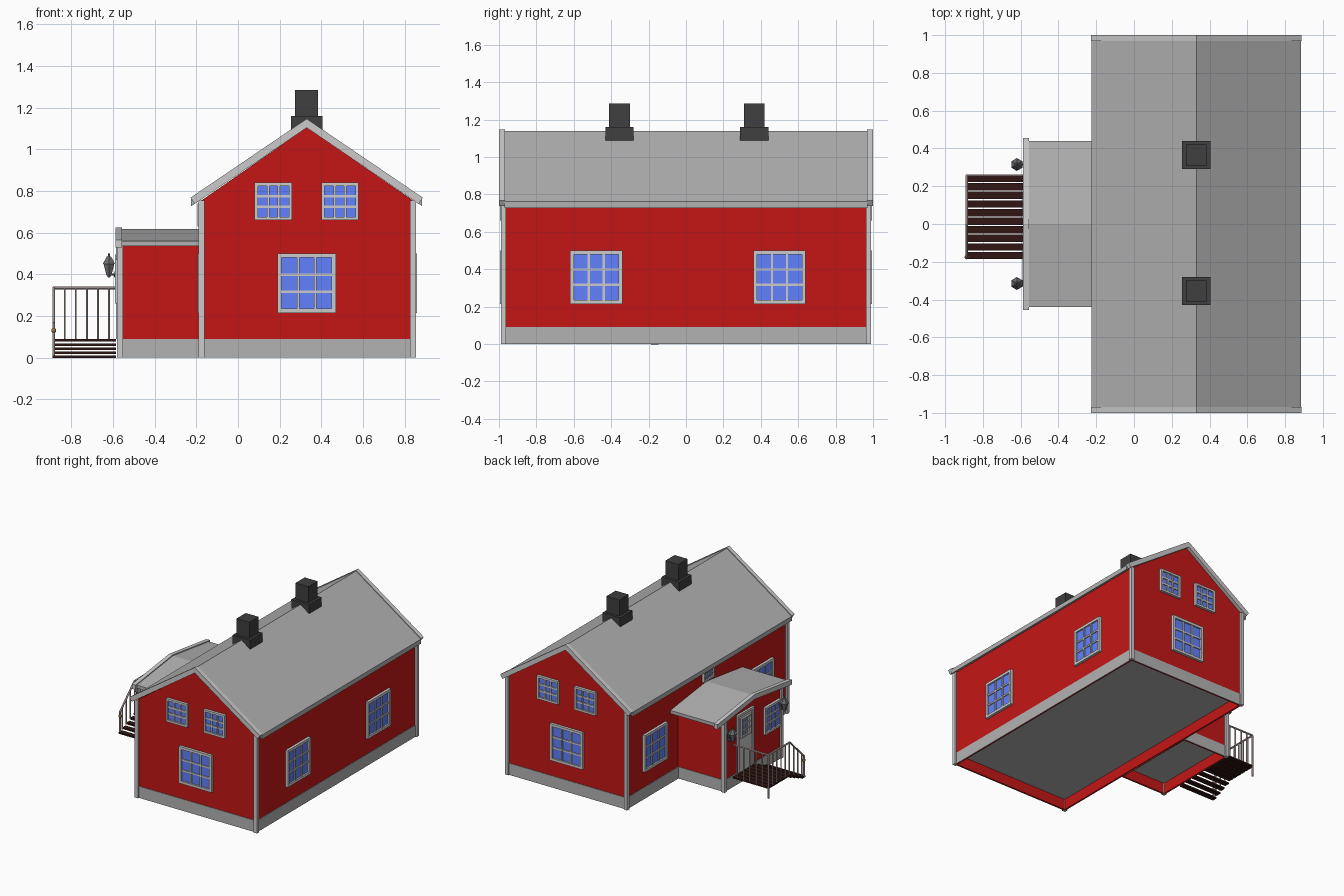
import bpy, bmesh, math
from mathutils import Matrix, Vector

if "Cube" in bpy.data.objects:
    bpy.data.objects.remove(bpy.data.objects["Cube"])


def material(name, rgb):
    m = bpy.data.materials.new(name)
    m.diffuse_color = (*rgb, 1)
    m.use_nodes = True
    m.node_tree.nodes["Principled BSDF"].inputs["Base Color"].default_value = m.diffuse_color
    return m


RED = material("red_paint", (0.56, 0.008, 0.008))
BLUE = material("window_blue", (0.12, 0.22, 1.0))
TRIM = material("trim_grey", (0.75, 0.75, 0.75))
GREY = material("roof_grey", (0.45, 0.45, 0.45))
DARK = material("chimney_dark", (0.05, 0.05, 0.05))
WOOD = material("dark_wood", (0.03, 0.008, 0.006))
RAIL = material("rail_paint", (0.6, 0.48, 0.46))
BRASS = material("brass", (0.35, 0.2, 0.06))
IRON = material("iron", (0.15, 0.15, 0.16))


def finish(name, bm, mat):
    bmesh.ops.recalc_face_normals(bm, faces=bm.faces)
    me = bpy.data.meshes.new(name)
    bm.to_mesh(me)
    bm.free()
    me.materials.append(mat)
    ob = bpy.data.objects.new(name, me)
    bpy.context.collection.objects.link(ob)
    return ob


def boxes(name, items, mat, M=Matrix()):
    """items: (x0, x1, y0, y1, z0, z1)"""
    bm = bmesh.new()
    for x0, x1, y0, y1, z0, z1 in items:
        T = Matrix.Translation(((x0 + x1) / 2, (y0 + y1) / 2, (z0 + z1) / 2))
        S = Matrix.Diagonal((x1 - x0, y1 - y0, z1 - z0, 1))
        bmesh.ops.create_cube(bm, size=1, matrix=M @ T @ S)
    return finish(name, bm, mat)


def prism(name, profile, axis, a, b, mat):
    """Extrude a 2D profile (horizontal, z) along x or y."""
    bm = bmesh.new()
    put = (lambda p, t: (t, p[0], p[1])) if axis == "x" else (lambda p, t: (p[0], t, p[1]))
    face = bm.faces.new([bm.verts.new(put(p, a)) for p in profile])
    ext = bmesh.ops.extrude_face_region(bm, geom=[face])
    move = Vector((b - a, 0, 0)) if axis == "x" else Vector((0, b - a, 0))
    bmesh.ops.translate(bm, vec=move, verts=[v for v in ext["geom"] if isinstance(v, bmesh.types.BMVert)])
    return finish(name, bm, mat)


def cones(name, items, mat, seg=6):
    """items: (start, end, r_start, r_end)"""
    bm = bmesh.new()
    for p, q, r0, r1 in items:
        p, q = Vector(p), Vector(q)
        d = q - p
        M = Matrix.Translation((p + q) / 2) @ d.to_track_quat("Z", "Y").to_matrix().to_4x4()
        bmesh.ops.create_cone(bm, cap_ends=True, segments=seg, radius1=r0, radius2=r1,
                              depth=d.length, matrix=M)
    return finish(name, bm, mat)


def ring(x0, x1, y0, y1, z0, z1, t):
    return [(x0, x1, y0, y0 + t, z0, z1), (x0, x1, y1 - t, y1, z0, z1),
            (x0, x0 + t, y0, y1, z0, z1), (x1 - t, x1, y0, y1, z0, z1)]


def chevron(c, half, apex, drop, t):
    return [(c - half, apex - drop), (c, apex), (c + half, apex - drop),
            (c + half, apex - drop - t), (c, apex - t), (c - half, apex - drop - t)]


def window(name, cx, cy, cz, w, h, angle, nx=3, nz=3, f=0.02, bar=0.012):
    M = Matrix.Translation((cx, cy, cz)) @ Matrix.Rotation(math.radians(angle), 4, "Z")
    w2, h2, d = w / 2, h / 2, 0.02
    fr = [(-w2, w2, -d, 0, h2 - f, h2), (-w2, w2, -d, 0, -h2, f - h2),
          (-w2, f - w2, -d, 0, f - h2, h2 - f), (w2 - f, w2, -d, 0, f - h2, h2 - f)]
    for i in range(1, nx):
        x = f - w2 + (w - 2 * f) * i / nx
        fr.append((x - bar / 2, x + bar / 2, -d * 0.8, 0, f - h2, h2 - f))
    for i in range(1, nz):
        z = f - h2 + (h - 2 * f) * i / nz
        fr.append((f - w2, w2 - f, -d * 0.75, 0, z - bar / 2, z + bar / 2))
    boxes(name + "_frame", fr, TRIM, M)
    boxes(name + "_glass", [(f - w2, w2 - f, -0.008, 0, f - h2, h2 - f)], BLUE, M)


# Main house: walls, hollow skirt, plinth, floor
X0, X1, Y, XC = -0.175, 0.84, 0.975, 0.33
prism("house_walls", [(X0, 0.09), (X1, 0.09), (X1, 0.755), (XC, 1.105), (X0, 0.755)], "y", -Y, Y, RED)
boxes("house_skirt", ring(X0, X1, -Y, Y, 0, 0.09, 0.01), RED)
boxes("house_plinth", ring(X0 - .004, X1 + .004, -Y - .004, Y + .004, 0, 0.09, 0.004), GREY)
boxes("house_floor", [(X0 + .01, X1 - .01, -Y + .01, Y - .01, 0.082, 0.09)], GREY)
boxes("house_corner_boards", [(a, b, c, d, 0, 0.755) for a, b in ((-0.19, -0.162), (0.827, 0.855))
                              for c, d in ((-0.99, -0.962), (0.962, 0.99))], TRIM)

# Main roof and gable boards
prism("house_roof", chevron(XC, 0.555, 1.14, 0.378, 0.035), "y", -0.97, 0.97, GREY)
for side, a, b in (("front", -1.0, -0.968), ("back", 0.968, 1.0)):
    prism("gable_board_" + side, [(-0.228, 0.768), (XC, 1.147), (0.888, 0.768), (0.868, 0.738),
                                  (XC, 1.104), (-0.208, 0.738)], "y", a, b, TRIM)

# Chimneys
for side, y in (("front", -0.355), ("back", 0.365)):
    boxes("chimney_" + side, [(0.255, 0.405, y - .075, y + .075, 1.07, 1.16),
                              (0.275, 0.385, y - .056, y + .056, 1.15, 1.285)], DARK)

# Windows on both gables and both long sides
for side, y, ang in (("front", -Y, 0), ("back", Y, 180)):
    window(f"{side}_large_window", XC, y, 0.357, 0.28, 0.285, ang)
    for i, x in enumerate((0.17, 0.49)):
        window(f"{side}_attic_window_{i}", x, y, 0.75, 0.18, 0.18, ang, f=0.016)
for i, y in enumerate((-0.48, 0.50)):
    window(f"right_window_{i}", X1, y, 0.357, 0.28, 0.285, 90)
for i, y in enumerate((-0.66, 0.64)):
    window(f"left_window_{i}", X0, y, 0.357, 0.28, 0.285, -90)
window("window_above_porch", X0, -0.01, 0.685, 0.13, 0.11, -90, f=0.012, bar=0.008)

# Porch: walls, skirt, plinth, roof
PX, PY = -0.57, 0.345
prism("porch_walls", [(-PY, 0.09), (PY, 0.09), (PY, 0.548), (0, 0.592), (-PY, 0.548)], "x", PX, X0, RED)
boxes("porch_skirt", ring(PX, X0, -PY, PY, 0, 0.09, 0.01), RED)
boxes("porch_plinth", ring(PX - .004, X0, -PY - .004, PY + .004, 0, 0.09, 0.004)[:3], GREY)
boxes("porch_floor", [(PX + .01, X0 - .01, -PY + .01, PY - .01, 0.082, 0.09)], GREY)
boxes("porch_corner_boards", [(-0.582, -0.553, a, b, 0, 0.545) for a, b in
                              ((-0.36, -0.332), (0.332, 0.36))], TRIM)
prism("porch_roof", chevron(0, 0.44, 0.617, 0.057, 0.025), "x", -0.56, X0, GREY)
prism("porch_gable_board", chevron(0, 0.455, 0.625, 0.06, 0.037), "x", -0.588, -0.557, TRIM)
window("porch_window", PX, -0.23, 0.365, 0.2, 0.21, -90, f=0.016)

# Door with glazed upper part
boxes("door", [(-0.578, PX, 0.02, 0.18, 0.09, 0.52)], TRIM)
boxes("door_frame", [(-0.586, PX, 0.0, 0.02, 0.09, 0.535), (-0.586, PX, 0.18, 0.2, 0.09, 0.535),
                     (-0.586, PX, 0.02, 0.18, 0.517, 0.535)], TRIM)
window("door_window", -0.57, 0.1, 0.42, 0.12, 0.15, -90, f=0.01, bar=0.008)

# Lanterns
for side, y in (("front", -0.315), ("back", 0.315)):
    x = -0.62
    cones("lantern_" + side, [((x, y, .395), (x, y, .45), .014, .03),
                              ((x, y, .45), (x, y, .485), .034, .012),
                              ((x, y, .485), (x, y, .503), .007, .003),
                              ((x, y, .385), (x, y, .395), .006, .012),
                              ((x, y, .398), (-.575, y, .398), .005, .005),
                              ((-.59, y, .385), (-.575, y, .47), .007, .007)], IRON)

# Landing and steps descending toward the front
planks = []
for i in range(10):
    y1 = 0.262 - i * 0.0455
    z = 0.088 - max(0, i - 5) * 0.0195
    planks.append((-0.89, -0.585, y1 - 0.039, y1, z - 0.012, z))
boxes("landing_and_steps", planks, WOOD)

# Railing around the landing
rx, ry, rz = -0.885, 0.257, 0.335
path = [(-0.588, ry, rz), (rx, ry, rz), (rx, 0, rz), (rx, -0.175, 0.165)]
rods = [(p, q, .007, .007) for p, q in zip(path, path[1:])]
rods += [((rx, ry, 0), (rx, ry, rz), .007, .007), ((rx, -0.175, 0), (rx, -0.175, 0.165), .007, .007)]
rods += [((rx + .053 * i, ry, .08), (rx + .053 * i, ry, rz), .005, .005) for i in range(1, 6)]
for i in range(1, 9):
    y = ry - i * 0.051
    low = min(0, y)
    rods.append(((rx, y, .08 + low * .4), (rx, y, rz + low * .97), .005, .005))
cones("railing", rods, RAIL)

# Knob at the foot of the rail
bm = bmesh.new()
bmesh.ops.create_uvsphere(bm, u_segments=10, v_segments=6, radius=0.012,
                          matrix=Matrix.Translation((rx, -0.175, 0.13)))
finish("rail_knob", bm, BRASS)
